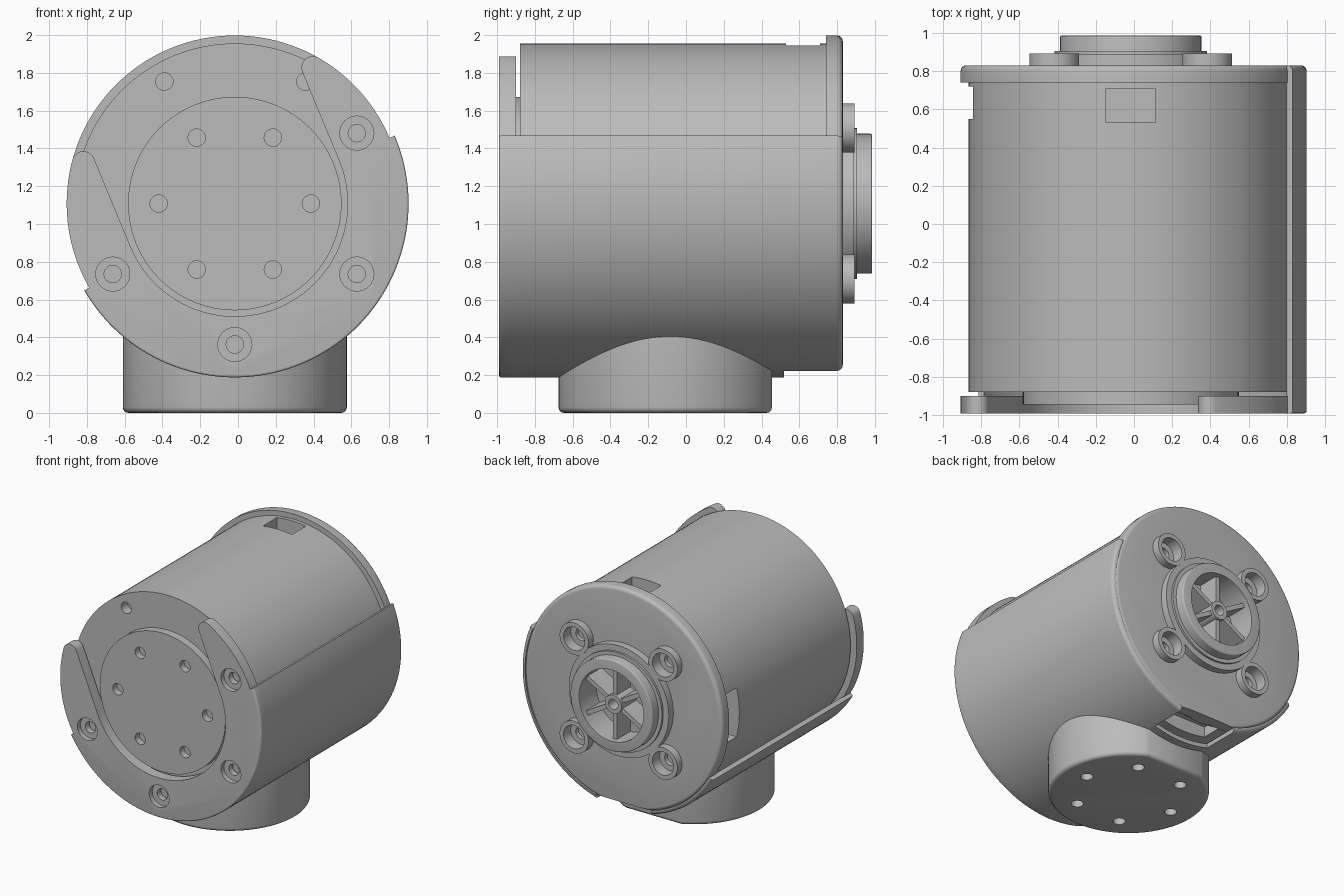
import bpy, bmesh
from math import cos, sin, radians, hypot, atan2, degrees, sqrt

if "Cube" in bpy.data.objects:
    bpy.data.objects.remove(bpy.data.objects["Cube"])

CX, CZ = -0.017, 1.108          # barrel axis, running along y
FOOT_Y = -0.082                 # centre of the foot
BODY_R, RIM_R, SHELL_R = 0.848, 0.89, 0.92
FRONT, BACK = -0.99, 0.83

grey = bpy.data.materials.new("plain grey")
grey.use_nodes = True
COLOUR = (0.5, 0.5, 0.5, 1)
grey.diffuse_color = COLOUR
grey.node_tree.nodes["Principled BSDF"].inputs["Base Color"].default_value = COLOUR


def arc(r, a, b, n=64, u=0, v=0):
    """Points along an arc, angles in degrees."""
    steps = [radians(a + (b - a) * i / n) for i in range(n + 1)]
    return [(u + r * cos(t), v + r * sin(t)) for t in steps]


def circle(r, u=0, v=0, n=96):
    return arc(r, 0, 360, n, u, v)[:-1]


def rect(u0, u1, v0, v1):
    return [(u0, v0), (u1, v0), (u1, v1), (u0, v1)]


def polar(r, a):
    return r * cos(radians(a)), r * sin(radians(a))


def turned(outline, angle):
    """Rotate an outline about the axis, in degrees."""
    c, s = polar(1, angle)
    return [(u * c - v * s, u * s + v * c) for u, v in outline]


def prism(name, outline, a, b, axis="Y", round_end=None, bevel=0.03, min_r=0):
    """Extrude an outline from a to b, optionally rounding the rim of one end."""
    bm = bmesh.new()
    place = ((lambda p, t: (CX + p[0], t, CZ + p[1])) if axis == "Y"
             else (lambda p, t: (CX + p[0], FOOT_Y + p[1], t)))
    ends = [[bm.verts.new(place(p, t)) for p in outline] for t in (a, b)]
    for ring in ends:
        bm.faces.new(ring)
    n = len(outline)
    for i in range(n):
        j = (i + 1) % n
        bm.faces.new((ends[0][i], ends[0][j], ends[1][j], ends[1][i]))
    bmesh.ops.recalc_face_normals(bm, faces=bm.faces)
    if round_end is not None:
        rim = {v for v, p in zip(ends[round_end], outline) if hypot(*p) > min_r}
        edges = [e for e in bm.edges if all(v in rim for v in e.verts)]
        bmesh.ops.bevel(bm, geom=edges, offset=bevel, segments=4,
                        profile=0.5, affect="EDGES")
    mesh = bpy.data.meshes.new(name)
    bm.to_mesh(mesh)
    bm.free()
    mesh.materials.append(grey)
    ob = bpy.data.objects.new(name, mesh)
    bpy.context.collection.objects.link(ob)
    return ob


def cut(targets, outline, a, b, axis="Y"):
    """Subtract a prism from every target."""
    tool = prism("cutter", outline, a, b, axis)
    tool.hide_render = True
    for ob in targets:
        mod = ob.modifiers.new("cut", "BOOLEAN")
        mod.operation, mod.solver, mod.object = "DIFFERENCE", "EXACT", tool
        bpy.context.view_layer.objects.active = ob
        bpy.ops.object.modifier_apply(modifier=mod.name)
    bpy.data.objects.remove(tool)


# Barrel and rear rim
barrel = prism("barrel", circle(BODY_R, n=128), -0.88, 0.76)
rear_rim = prism("rear_rim", circle(RIM_R, n=128), 0.74, BACK, round_end=1)

# Outer half shell
START, END = 210, 383
sleeve = prism("shell_sleeve", arc(SHELL_R, START, END, 96) + arc(0.885, END, START, 96),
               -0.95, BACK, round_end=1, min_r=0.9)

# Front plate with a tilted U-shaped slot and rounded tips
TILT, SLOT, TIP = 22.5, 0.597, 0.06
tip_u = SLOT + TIP
tip_v = sqrt((RIM_R - TIP) ** 2 - tip_u ** 2)
tip_a = degrees(atan2(tip_v, tip_u))
plate = (arc(SHELL_R, START - TILT, END - TILT, 96)
         + arc(RIM_R, END - TILT, 360 + tip_a, 24)
         + arc(TIP, tip_a, 180, 16, tip_u, tip_v)[1:]
         + arc(SLOT, 0, -180, 64)
         + arc(TIP, 0, 180 - tip_a, 16, -tip_u, tip_v)
         + arc(RIM_R, 180 - tip_a, START - TILT, 24)[1:])
front_plate = prism("front_plate", turned(plate, TILT), FRONT, -0.9,
                    round_end=0, bevel=0.012, min_r=0.9)

# Front output disc
disc = prism("front_disc", circle(0.565), -0.945, -0.87)
for k in range(6):
    cut([disc], circle(0.046, *polar(0.403, 60 * k), n=24), -1, -0.89)

# Front screw holes
for a in (30, -30, 210, 270):
    cut([front_plate], circle(0.09, *polar(0.746, a), n=32), -1.1, -0.95)
    cut([front_plate], circle(0.046, *polar(0.746, a), n=24), -1.1, -0.85)
for a in (60, 120):
    cut([barrel], circle(0.046, *polar(0.746, a), n=24), -1, -0.8)

# Windows in the barrel and the notch under the shell
cut([barrel], rect(-0.13, 0.13, 0.72, 1), 0.53, 0.71)
cut([barrel], rect(-1, -0.72, -0.2, 0.2), 0.55, 0.72)
cut([barrel], rect(-0.2, 0.2, -1, -0.74), 0.55, 0.72)
cut([sleeve, rear_rim], rect(-0.25, 0.25, -1, -0.85), 0.52, 1)

# Rear bosses, collar and hub
collar = prism("rear_collar", circle(0.45), 0.81, 0.888)
step = prism("rear_step", circle(0.4), 0.81, 0.905)
hub = prism("rear_hub", circle(0.37), 0.81, 0.985, round_end=1, bevel=0.008)
for side, su in (("right", -1), ("left", 1)):
    for level, sv in (("lower", -1), ("upper", 1)):
        u, v = 0.4 * su, 0.4 * sv
        boss = prism(f"{level}_{side}_boss", circle(0.13, u, v, 48), 0.81, 0.892)
        cut([boss, collar, rear_rim], circle(0.095, u, v, 32), 0.8, 1)
        cut([rear_rim], circle(0.05, u, v, 24), 0.765, 1)
cut([rear_rim, collar, step, hub], circle(0.29, n=64), 0.765, 1.1)

# Spokes and centre tube inside the hub
tube = prism("hub_tube", circle(0.075, n=32), 0.75, 0.96)
cut([tube], circle(0.042, n=24), 0.78, 1.1)
for k in range(6):
    spoke = turned(rect(0.06, 0.3, -0.018, 0.018), 30 + 60 * k)
    prism(f"hub_spoke_{k + 1}", spoke, 0.75, 0.94)

# Foot with a flat rear side and mounting holes
flat = degrees(atan2(0.537, sqrt(0.593 ** 2 - 0.537 ** 2)))
foot = prism("foot", arc(0.593, 180 - flat, 360 + flat, 96), 0, 0.55, "Z", round_end=0)
for k in range(6):
    cut([foot], circle(0.046, *polar(0.403, 60 * k), n=24), -0.1, 0.08, "Z")

# Smooth curved sides, keeping edges sharp
bpy.ops.object.select_all(action="DESELECT")
for ob in bpy.context.collection.objects:
    if ob.type == "MESH" and grey.name in ob.data.materials:
        ob.select_set(True)
        bpy.context.view_layer.objects.active = ob
bpy.ops.object.shade_smooth_by_angle(angle=radians(30))
